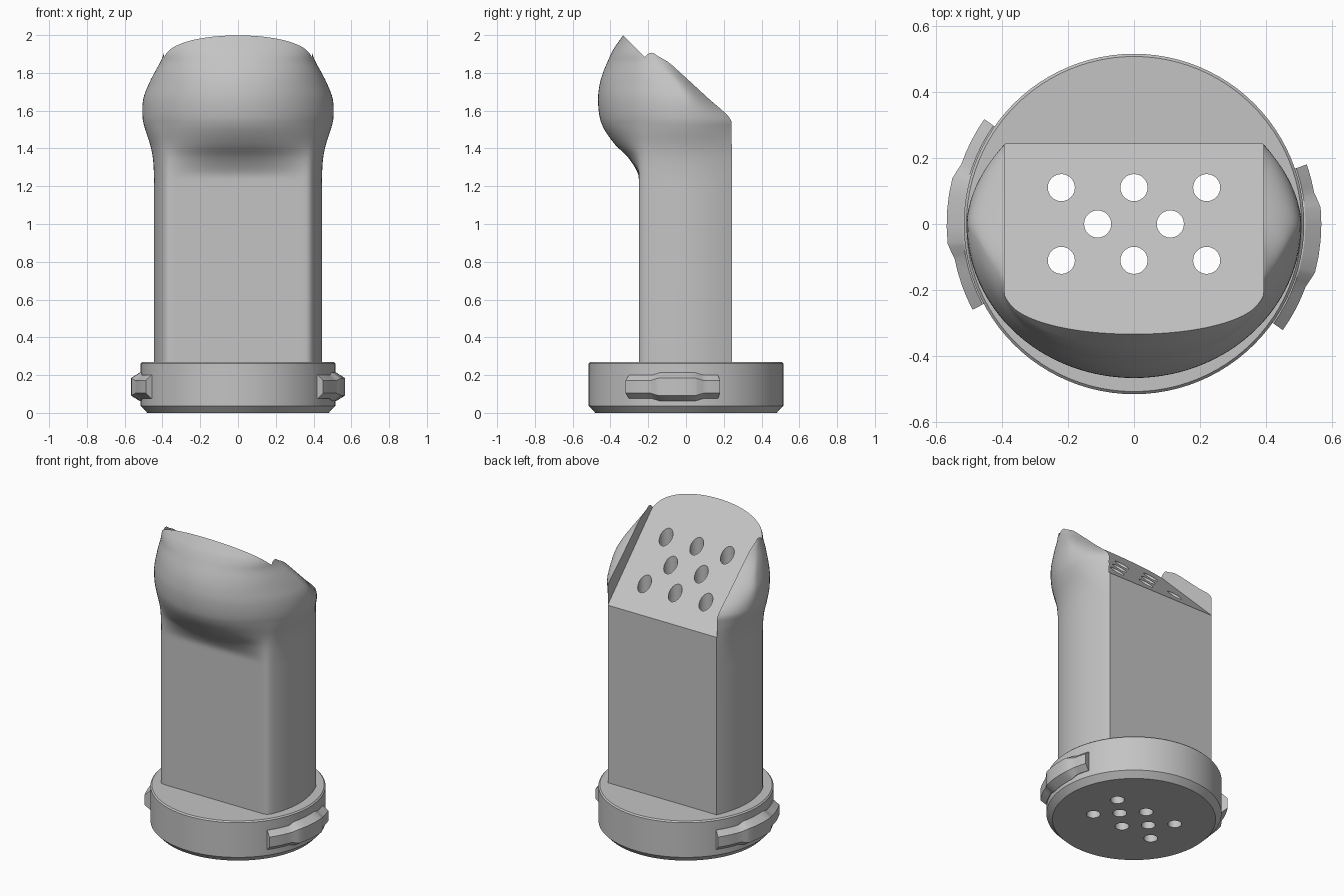
import bpy, bmesh, math
from mathutils import Matrix

if "Cube" in bpy.data.objects:
    bpy.data.objects.remove(bpy.data.objects["Cube"], do_unlink=True)

grey = bpy.data.materials.new("light grey")
grey.use_nodes = True
grey.diffuse_color = (0.55, 0.55, 0.55, 1)
grey.node_tree.nodes["Principled BSDF"].inputs["Base Color"].default_value = grey.diffuse_color


def make_object(name, bm):
    bmesh.ops.recalc_face_normals(bm, faces=bm.faces)
    mesh = bpy.data.meshes.new(name)
    bm.to_mesh(mesh)
    bm.free()
    mesh.materials.append(grey)
    obj = bpy.data.objects.new(name, mesh)
    bpy.context.collection.objects.link(obj)
    return obj


def loft(name, rings):
    """Skin a stack of closed rings and cap both ends."""
    bm = bmesh.new()
    rows = [[bm.verts.new(p) for p in ring] for ring in rings]
    n = len(rows[0])
    for lower, upper in zip(rows, rows[1:]):
        for i in range(n):
            j = (i + 1) % n
            bm.faces.new((lower[i], lower[j], upper[j], upper[i]))
    bm.faces.new(rows[0])
    bm.faces.new(rows[-1])
    return make_object(name, bm)


def activate(obj):
    bpy.ops.object.select_all(action="DESELECT")
    obj.select_set(True)
    bpy.context.view_layer.objects.active = obj


def cut(obj, cutter):
    activate(obj)
    mod = obj.modifiers.new("cut", "BOOLEAN")
    mod.operation = "DIFFERENCE"
    mod.solver = "EXACT"
    mod.object = cutter
    bpy.ops.object.modifier_apply(modifier=mod.name)


def smooth(obj, degrees):
    activate(obj)
    bpy.ops.object.shade_smooth_by_angle(angle=math.radians(degrees))


# Round base with a chamfered lower rim
def circle(r, z, n=96):
    return [(r * math.cos(math.tau * i / n), r * math.sin(math.tau * i / n), z) for i in range(n)]


base = loft("base", [circle(*p) for p in
                     ((0.48, 0), (0.515, 0.037), (0.515, 0.262), (0.507, 0.27))])

# Body stations: height, half width, widest y, back y, front y
STATIONS = [
    (0.26, 0.445, 0, 0.243, -0.25), (1.18, 0.445, 0, 0.243, -0.25),
    (1.26, 0.445, 0, 0.243, -0.252), (1.35, 0.451, 0, 0.243, -0.305),
    (1.42, 0.465, 0, 0.243, -0.375), (1.50, 0.491, 0, 0.243, -0.432),
    (1.56, 0.505, 0, 0.235, -0.456), (1.66, 0.502, -0.01, 0.125, -0.466),
    (1.74, 0.473, -0.05, 0.038, -0.457), (1.80, 0.443, -0.10, -0.027, -0.440),
    (1.86, 0.410, -0.15, -0.095, -0.415), (1.90, 0.394, -0.18, -0.16, -0.397),
    (1.94, 0.383, -0.18, -0.17, -0.375), (2.02, 0.355, -0.16, -0.15, -0.318),
]
SIDE = 0.39


def section(z, w, yc, yb, yf):
    """Flat-fronted column outline that blends to an ellipse in the bulb."""
    k = min(1, max(0, (-0.25 - yf) / 0.2)) if z < 1.66 else 1
    half = []
    for i in range(29):
        a = math.pi / 2 * i / 28
        c = math.cos(a)
        u = 0.49 * c
        flat = 0.25 * u / (u ** 16 + 0.25 ** 16) ** (1 / 16)
        bulge = (yc - yf) if k == 1 else 0.45
        half.append((w * math.sin(a), yc - (1 - k) * flat - k * bulge * c, z))
    xb = min(SIDE, w)
    for i in range(1, 11):
        t = i / 10
        half.append((w - (w - xb) * t * t, yc + (yb - yc) * t, z))
    return half + [(-x, y, h) for x, y, h in reversed(half[1:])]


def between(a, b, c, d, t):
    """Cardinal interpolation between b and c over uneven heights."""
    h = c[0] - b[0]
    out = [b[0] + h * t]
    for i in range(1, 5):
        m0 = h * (c[i] - a[i]) / (c[0] - a[0])
        m1 = h * (d[i] - b[i]) / (d[0] - b[0])
        s = t * t * (3 - 2 * t)
        out.append(b[i] + (c[i] - b[i]) * s + m0 * t * (1 - t) ** 2 - m1 * t * t * (1 - t))
    return out


rings = [section(*STATIONS[0])]
for i in range(1, len(STATIONS) - 2):
    for step in range(4):
        rings.append(section(*between(*STATIONS[i - 1:i + 3], step / 4)))
rings += [section(*s) for s in STATIONS[-2:]]
body = loft("body", rings)

# Slanted channel between the two side ears
edge = SIDE + 0.002
wedge_profile = [(0.665, 1.0), (-0.635, 2.3), (0.665, 2.3)]
wedge = loft("slope_cutter", [[(x, y, z) for y, z in wedge_profile] for x in (-edge, edge)])
cut(body, wedge)

# Eight pouring holes running straight through
bm = bmesh.new()
spots = [(x, y) for y in (-0.11, 0.11) for x in (-0.22, 0, 0.22)] + [(-0.11, 0), (0.11, 0)]
for x, y in spots:
    bmesh.ops.create_cone(bm, cap_ends=True, segments=32, radius1=0.041, radius2=0.041,
                          depth=3, matrix=Matrix.Translation((x, y, 1)))
holes = make_object("hole_cutter", bm)
for part in (body, base):
    cut(part, holes)
smooth(body, 35)
smooth(base, 30)
for helper in (wedge, holes):
    bpy.data.objects.remove(helper, do_unlink=True)


# Locking lugs: bevelled bands with a raised grip in the middle
def lug(name, start, end, middle):
    grip = 10
    stops = [(start, 0), (middle - grip - 5, 0), (middle - grip, 1),
             (middle + grip, 1), (middle + grip + 5, 0), (end, 0)]
    rows = []
    for (a0, g0), (a1, g1) in zip(stops, stops[1:]):
        rows += [(a0 + (a1 - a0) * i / 4, g0 + (g1 - g0) * i / 4) for i in range(4)]
    rows.append(stops[-1])
    lug_rings = []
    for angle, g in rows:
        a = math.radians(angle)
        outer, tall = 0.553 + 0.014 * g, 0.063 + 0.013 * g
        shape = [(0.47, -tall), (0.519, -tall), (outer, -tall + 0.03),
                 (outer, tall - 0.03), (0.519, tall), (0.47, tall)]
        lug_rings.append([(r * math.cos(a), r * math.sin(a), 0.138 + h) for r, h in shape])
    smooth(loft(name, lug_rings), 20)


lug("left_lug", -35.5, 19, -5)
lug("right_lug", 145, 208, 176)
